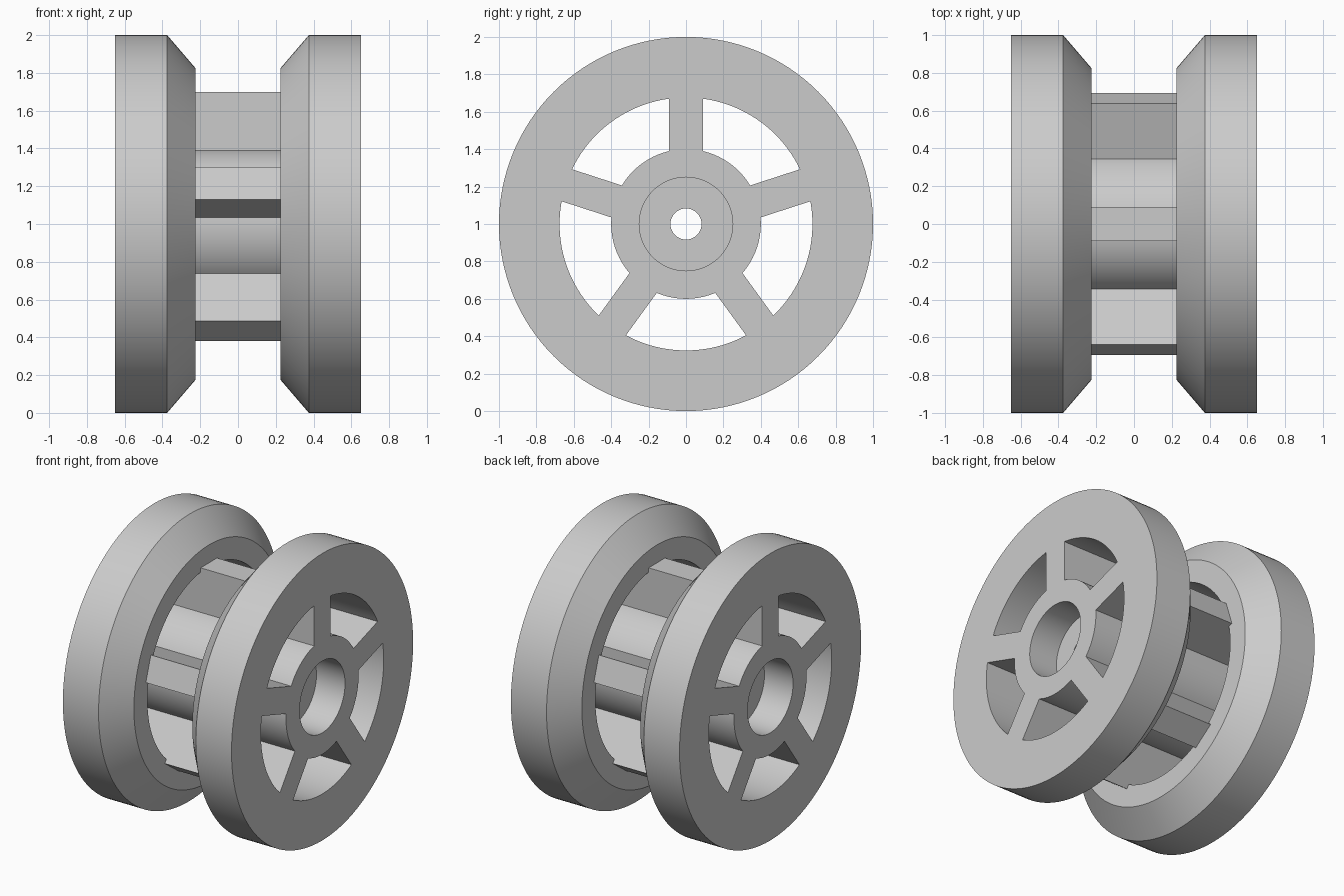
import bpy, bmesh
from math import sin, cos, pi, radians, asin

cube = bpy.data.objects.get("Cube")
if cube:
    bpy.data.objects.remove(cube, do_unlink=True)

SEG = 128
AXLE = 1.0           # height of the axle
HALF = 0.65          # half of the overall width
HUB, SPOKE_END, SPOKE_HALF = 0.4, 0.7, 0.09

grey = bpy.data.materials.new("plain_grey")
grey.use_nodes = True
grey.diffuse_color = (0.6, 0.6, 0.6, 1)
grey.node_tree.nodes["Principled BSDF"].inputs["Base Color"].default_value = (0.6, 0.6, 0.6, 1)


def finish(name, bm):
    bmesh.ops.recalc_face_normals(bm, faces=bm.faces)
    mesh = bpy.data.meshes.new(name)
    bm.to_mesh(mesh)
    bm.free()
    mesh.materials.append(grey)
    obj = bpy.data.objects.new(name, mesh)
    bpy.context.collection.objects.link(obj)
    return obj


def prism(name, outline, x0, x1):
    """Extrude a (y, z) outline along the axle."""
    bm = bmesh.new()
    a, b = [[bm.verts.new((x, y, AXLE + z)) for y, z in outline] for x in (x0, x1)]
    bm.faces.new(a)
    bm.faces.new(b)
    for i in range(len(a)):
        bm.faces.new((a[i - 1], a[i], b[i], b[i - 1]))
    return finish(name, bm)


def ring(name, profile):
    """Revolve a closed (x, radius) profile around the axle."""
    bm = bmesh.new()
    loops = [[bm.verts.new((x, r * cos(2 * pi * i / SEG), AXLE + r * sin(2 * pi * i / SEG)))
              for i in range(SEG)] for x, r in profile]
    for j in range(len(loops)):
        p, q = loops[j - 1], loops[j]
        for i in range(SEG):
            bm.faces.new((p[i - 1], p[i], q[i], q[i - 1]))
    return finish(name, bm)


def circle(r, n=SEG):
    return [(r * cos(2 * pi * i / n), r * sin(2 * pi * i / n)) for i in range(n)]


def combine(target, other, operation):
    mod = target.modifiers.new(operation.lower(), 'BOOLEAN')
    mod.operation, mod.solver, mod.object = operation, 'EXACT', other
    bpy.context.view_layer.objects.active = target
    bpy.ops.object.modifier_apply(modifier=mod.name)
    bpy.data.objects.remove(other, do_unlink=True)


# Hub with five spokes, one continuous outline
outline = []
edge = asin(SPOKE_HALF / HUB)
STEPS = 20
for k in range(5):
    a = radians(90 + 72 * k)
    for side in (-1, 1):
        s = side * SPOKE_HALF
        outline.append((SPOKE_END * cos(a) - s * sin(a), SPOKE_END * sin(a) + s * cos(a)))
    span = radians(72) - 2 * edge
    for i in range(STEPS + 1):
        t = a + edge + span * i / STEPS
        outline.append((HUB * cos(t), HUB * sin(t)))
wheel = prism("spoked_wheel", outline, -HALF, HALF)

# Two heavy rims, bevelled on their inner sides
for side in (-1, 1):
    profile = [(HALF, 0.676), (HALF, 1), (0.375, 1), (0.225, 0.825), (0.225, 0.676)]
    combine(wheel, ring("rim", [(side * x, r) for x, r in profile]), 'UNION')

# Bearing recess at each end and a narrow axle hole between them
for side in (-1, 1):
    combine(wheel, prism("recess", circle(0.25), side * 0.43, side * 0.8), 'DIFFERENCE')
combine(wheel, prism("axle_hole", circle(0.083, 64), -0.8, 0.8), 'DIFFERENCE')

# Smooth curves with crisp edges
bpy.ops.object.select_all(action='DESELECT')
wheel.select_set(True)
bpy.context.view_layer.objects.active = wheel
bpy.ops.object.shade_smooth_by_angle(angle=radians(25))
